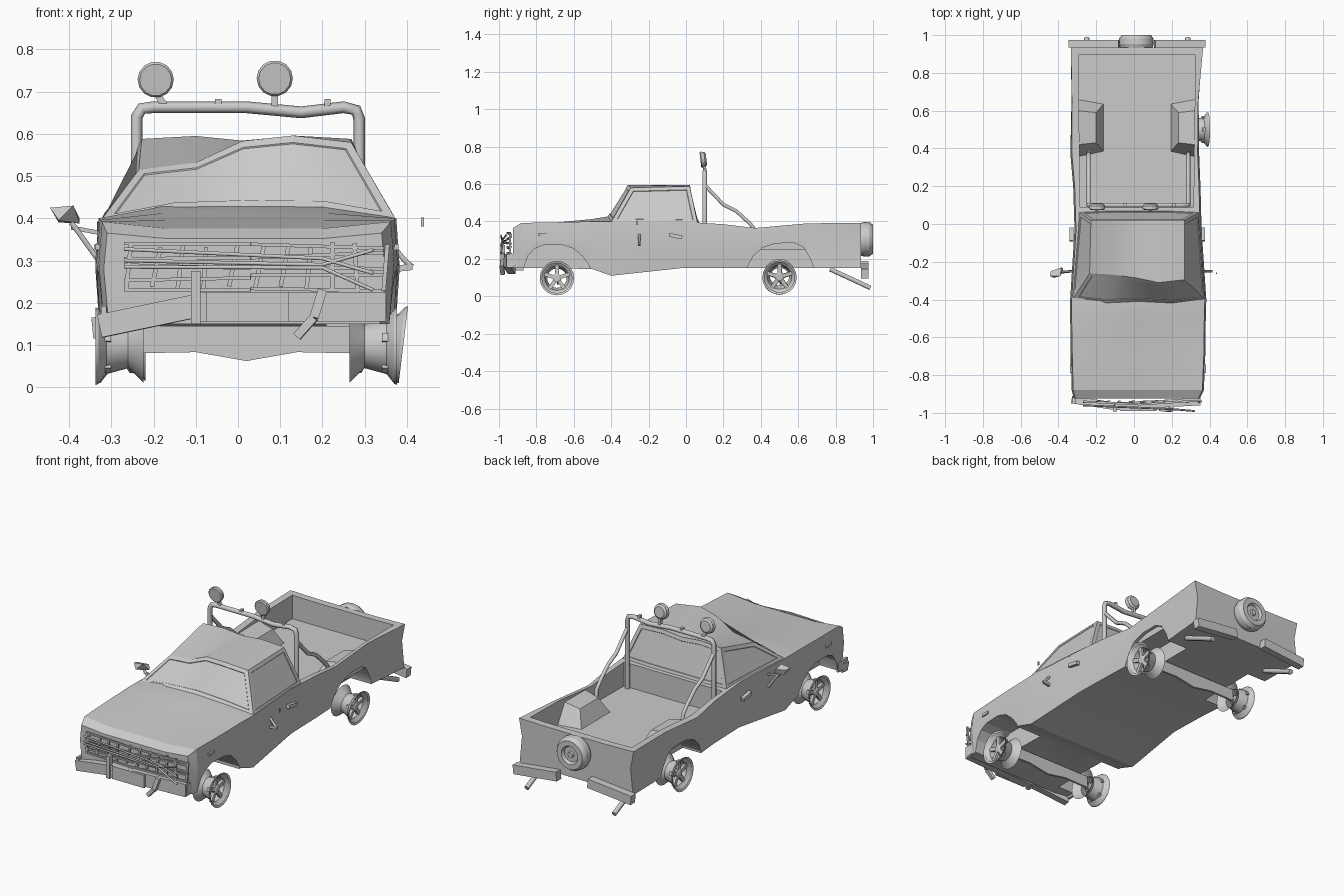
import bpy, bmesh, random
from math import pi, cos, sin
from mathutils import Vector, Matrix

if "Cube" in bpy.data.objects:
    bpy.data.objects.remove(bpy.data.objects["Cube"])

random.seed(4)


def finish(name, bm):
    bmesh.ops.recalc_face_normals(bm, faces=bm.faces[:])
    me = bpy.data.meshes.new(name)
    bm.to_mesh(me)
    bm.free()
    ob = bpy.data.objects.new(name, me)
    bpy.context.collection.objects.link(ob)
    return ob


def prism(name, pts, offset):
    """Extrude a flat 3D outline along an offset."""
    bm = bmesh.new()
    a = [bm.verts.new(Vector(p)) for p in pts]
    b = [bm.verts.new(Vector(p) + Vector(offset)) for p in pts]
    bm.faces.new(a)
    bm.faces.new(b)
    for i in range(len(a)):
        j = (i + 1) % len(a)
        bm.faces.new((a[i], a[j], b[j], b[i]))
    return finish(name, bm)


def bar(name, p, q, w, h):
    """Rectangular bar between two points, w sideways and h upright."""
    p, q = Vector(p), Vector(q)
    d = q - p
    up = Vector((0, 0, 1)) if abs(d.normalized().z) < 0.95 else Vector((0, 1, 0))
    u = d.cross(up).normalized()
    v = u.cross(d).normalized()
    u, v = u * w / 2, v * h / 2
    return prism(name, [p - u - v, p + u - v, p + u + v, p - u + v], d)


def hull(name, pts):
    bm = bmesh.new()
    for p in pts:
        bm.verts.new(p)
    bmesh.ops.convex_hull(bm, input=bm.verts[:])
    return finish(name, bm)


def tube(name, pts, r):
    cu = bpy.data.curves.new(name, 'CURVE')
    cu.dimensions = '3D'
    cu.bevel_depth, cu.bevel_resolution, cu.use_fill_caps = r, 1, True
    sp = cu.splines.new('POLY')
    sp.points.add(len(pts) - 1)
    for s, p in zip(sp.points, pts):
        s.co = (*p, 1)
    ob = bpy.data.objects.new(name, cu)
    bpy.context.collection.objects.link(ob)
    return ob


def lathe(bm, prof, n=20):
    """Revolve (x, r) profile around the x axis; ends with r=0 close."""
    rings = [[bm.verts.new((x, r * cos(2 * pi * i / n), r * sin(2 * pi * i / n)))
              for i in range(n)] for x, r in prof]
    for a, b in zip(rings, rings[1:]):
        for i in range(n):
            j = (i + 1) % n
            bm.faces.new((a[i], a[j], b[j], b[i]))
    bmesh.ops.remove_doubles(bm, verts=bm.verts[:], dist=1e-5)


# Body shell: lofted sections (y, x left, x right, z bottom, z edge, z centre, side pinch)
sections = [(-.925, -.318, .348, .15, .365, .352, .0), (-.88, -.33, .37, .15, .392, .376, .0),
            (-.68, -.335, .378, .15, .396, .396, .0), (-.5, -.338, .38, .145, .40, .413, .0),
            (-.4, -.338, .383, .11, .40, .43, .0), (-.03, -.315, .358, .15, .40, .40, .0),
            (.2, -.322, .352, .15, .385, .385, .0), (.37, -.337, .345, .15, .365, .365, .0),
            (.65, -.337, .348, .15, .39, .39, .006), (.935, -.342, .374, .15, .392, .388, .026)]
bm = bmesh.new()
rings = []
for y, l, r, zb, zt, zc, pinch in sections:
    zm = zb * .4 + zt * .6
    ring = [(l + .012, zb), (l + pinch, zm), (l + .008, zt), (-.17, zc), (.02, zc), (.2, zc),
            (r - .008, zt), (r - pinch, zm), (r - .012, zb), (.02, zb)]
    rings.append([bm.verts.new((x, y, z)) for x, z in ring])
for a, b in zip(rings, rings[1:]):
    for i in range(10):
        j = (i + 1) % 10
        bm.faces.new((a[i], a[j], b[j], b[i]))
bm.faces.new(rings[0])
bm.faces.new(rings[-1])
body = finish("body_shell", bm)

# Wheel arches and bed cut out of the shell
front_arch = [(-.87, .05), (-.865, .16), (-.845, .215), (-.81, .255), (-.76, .275), (-.66, .275),
              (-.6, .255), (-.55, .21), (-.515, .16), (-.51, .05)]
rear_arch = [(.325, .05), (.33, .16), (.36, .215), (.41, .26), (.48, .283), (.58, .285),
             (.63, .26), (.665, .2), (.68, .16), (.685, .05)]
cutters = [prism("arch_cutter", [(s * .21, y, z) for y, z in arch], (s * .3, 0, 0))
           for arch in (front_arch, rear_arch) for s in (-1, 1)]
cutters.append(prism("bed_cutter", [(-.285, .09, .26), (.315, .09, .26), (.325, .895, .26),
                                    (-.295, .895, .26)], (0, 0, .4)))
for c in cutters:
    c.hide_render = True
    m = body.modifiers.new("cut", 'BOOLEAN')
    m.operation, m.object, m.solver = 'DIFFERENCE', c, 'EXACT'
bpy.context.view_layer.update()
cut = bpy.data.meshes.new_from_object(body.evaluated_get(bpy.context.evaluated_depsgraph_get()))
body.modifiers.clear()
body.data = cut
for c in cutters:
    bpy.data.objects.remove(c)

# Wheel housings inside the bed
for xo, xt, xi in ((-.3, -.2, -.158), (.325, .235, .19)):
    hull("bed_wheel_housing", [(xo, .35, .25), (xi, .38, .25), (xi, .64, .25), (xo, .665, .25),
                               (xo, .42, .365), (xt, .43, .345), (xt, .59, .345), (xo, .60, .365)])

# Cab with crushed roof, windows inset
rows = [[(-.325, -.40, .395), (-.15, -.42, .425), (.02, -.41, .428), (.2, -.42, .425), (.375, -.40, .395)],
        [(-.235, -.26, .515), (-.10, -.27, .532), (.01, -.285, .583), (.13, -.31, .596), (.268, -.295, .58)],
        [(-.228, .02, .588), (-.10, .02, .595), (.01, .02, .584), (.13, .02, .595), (.268, .02, .588)],
        [(-.292, .062, .39), (-.14, .07, .39), (.02, .07, .39), (.18, .07, .39), (.345, .062, .39)]]
bm = bmesh.new()
g = [[bm.verts.new(p) for p in row] for row in rows]
panels = [[bm.faces.new((g[k][i], g[k][i + 1], g[k + 1][i + 1], g[k + 1][i])) for i in range(4)]
          for k in range(3)]
sides = [bm.faces.new([row[i] for row in g]) for i in (0, 4)]
bm.faces.new(g[0] + g[3][::-1])
bmesh.ops.recalc_face_normals(bm, faces=bm.faces[:])
for region in (panels[0], panels[2], sides[:1], sides[1:]):
    bmesh.ops.inset_region(bm, faces=region, thickness=.02, depth=0, use_even_offset=True)
    bmesh.ops.inset_region(bm, faces=region, thickness=.002, depth=-.003, use_even_offset=True)
finish("cab", bm)

# Roll bar, braces, lamps
tube("roll_bar", [(-.24, .1, .26), (-.24, .1, .64), (-.228, .1, .66), (-.2, .1, .663), (.02, .1, .663),
                  (.15, .1, .651), (.25, .1, .663), (.28, .1, .656), (.287, .1, .635), (.287, .1, .26)], .014)
for x in (-.24, .287):
    tube("roll_bar_brace", [(x, .105, .59), (x, .2, .49), (x, .27, .455), (x, .34, .39), (x, .37, .355),
                            (x, .375, .30)], .011)
for x, z, fx in ((-.195, .73, -.17), (.087, .733, .087)):
    bm = bmesh.new()
    lathe(bm, [(-.018, 0), (-.018, .038), (-.013, .043), (.005, .04), (.014, .03), (.014, 0)], 14)
    lamp = finish("roof_lamp", bm)
    lamp.matrix_world = (Matrix.Translation((x, .095, z)) @ Matrix.Rotation(.12, 4, 'X') @
                         Matrix.Rotation(pi / 2, 4, 'Z'))
    bar("lamp_foot", (fx, .1, .66), (x, .1, .70), .016, .016)
for x in (-.047, .212):
    bar("lamp_clip", (x, .1, .66), (x, .1, .683), .015, .02)


# Bare wheel rims with spokes
def wheel(x, y, z, side, tilt=0, r=.092):
    bm = bmesh.new()
    lathe(bm, [(.052, r - .012), (.057, r), (.05, r - .003), (.032, .066), (-.02, .052), (-.045, .075), (-.056, r - .006)])
    lathe(bm, [(-.03, .02), (.035, .024), (.04, .016), (.04, 0)], 12)
    for k in range(5):
        m = (Matrix.Rotation(2 * pi * k / 5, 4, 'X') @ Matrix.Translation((.028, 0, .045)) @
             Matrix.Diagonal((.014, .02, .052, 1)))
        bmesh.ops.create_cube(bm, size=1, matrix=m)
    ob = finish("wheel_rim", bm)
    ob.matrix_world = (Matrix.Translation((x, y, z)) @ Matrix.Rotation(tilt, 4, 'Y') @
                       Matrix.Rotation(0 if side > 0 else pi, 4, 'Z'))


wheel(-.28, -.69, .097, -1)
wheel(.32, -.69, .097, 1)
wheel(-.275, .5, .1, -1)
wheel(.335, .5, .107, 1, .12)
for y in (-.69, .5):
    prism("axle_plate", [(-.25, y, .145), (-.25, y, .08), (-.1, y, .083), (.02, y, .062), (.14, y, .083),
                         (.28, y, .08), (.28, y, .145)], (0, .012, 0))

# Front bumper, plate and guards
bar("front_bumper_left", (-.325, -.93, .145), (-.1, -.965, .192), .04, .055)
bar("front_bumper_right", (-.1, -.965, .19), (.35, -.94, .19), .04, .07)
for x, z in ((-.318, .165), (.345, .19)):
    bar("bumper_return", (x, -.95, z), (x * .995, -.87, z), .014, .055)
bar("front_plate", (-.075, -.985, .19), (.12, -.985, .19), .012, .07)
bar("bumper_guard", (-.1, -.98, .15), (-.1, -.98, .275), .022, .025)
for p, q in (((.14, -.98, .12), (.18, -.985, .165)), ((.18, -.985, .165), (.2, -.98, .23))):
    bar("bent_guard", p, q, .022, .02)

# Mangled grille lattice and push bars
j = random.uniform
for i in range(5):
    z = .235 + i * .025
    bar("grille_slat", (-.27, -.94, z + j(-.008, .008)), (.03, -.955, z + j(-.006, .006)), .01, .008)
    bar("grille_slat", (.03, -.955, z + j(-.006, .006)), (.345, -.935, z + j(-.01, .01)), .01, .008)
for i in range(11):
    x = -.265 + i * .061
    bar("grille_upright", (x, -.942, .23 + j(-.005, .01)), (x + j(-.01, .025), -.94, .335 + j(-.005, .012)), .01, .01)
for a, b, c in ((.285, .283, .23), (.30, .29, .325), (.327, .305, .27)):
    tube("push_bar", [(-.27, -.96, a), (.2, -.98, b), (.32, -.99, c)], .005)

# Mirrors: left one intact, right one broken to its arm
hull("left_mirror", [(-.445, -.275, .425), (-.39, -.275, .43), (-.375, -.235, .40), (-.425, -.25, .39),
                     (-.44, -.25, .42), (-.385, -.23, .415), (-.375, -.24, .388), (-.425, -.285, .395)])
tube("left_mirror_arm", [(-.395, -.255, .39), (-.38, -.255, .37), (-.33, -.25, .30)], .007)
bar("left_mirror_stay", (-.395, -.255, .378), (-.325, -.25, .365), .008, .01)
tube("right_mirror_arm", [(.37, -.25, .33), (.395, -.25, .30), (.413, -.25, .285)], .007)
bar("right_mirror_stay", (.37, -.25, .28), (.413, -.25, .285), .012, .015)
bar("loose_bracket", (.437, -.26, .38), (.437, -.26, .402), .006, .008)

# Door handles and side markers
for x, xm in ((-.331, -.334), (.367, .375)):
    bar("door_handle", (x, -.09, .328), (x, -.02, .315), .02, .02)
    bar("side_marker", (xm, -.79, .332), (xm, -.745, .332), .01, .015)

# Spare wheel on the tailgate
bm = bmesh.new()
lathe(bm, [(-.03, .06), (-.03, .086), (-.01, .093), (.018, .091), (.037, .078), (.037, .05),
           (.022, .042), (.022, .018), (.032, .015), (.032, 0)])
spare = finish("spare_wheel", bm)
spare.matrix_world = Matrix.Translation((.012, .963, .305)) @ Matrix.Rotation(pi / 2, 4, 'Z')

# Rear bumper halves and drooping tail pipes
bar("rear_bumper_left", (-.345, .955, .14), (-.08, .955, .165), .04, .05)
bar("rear_bumper_right", (.375, .955, .12), (.11, .955, .15), .04, .05)
for x in (-.25, .285):
    tube("tail_pipe", [(x, .77, .145), (x, .9, .085), (x, .985, .045)], .014)

# Smooth shading with crisp edges
bpy.ops.object.select_all(action='DESELECT')
for ob in bpy.context.scene.objects:
    if ob.type == 'MESH':
        ob.select_set(True)
        bpy.context.view_layer.objects.active = ob
bpy.ops.object.shade_smooth_by_angle(angle=.35)
